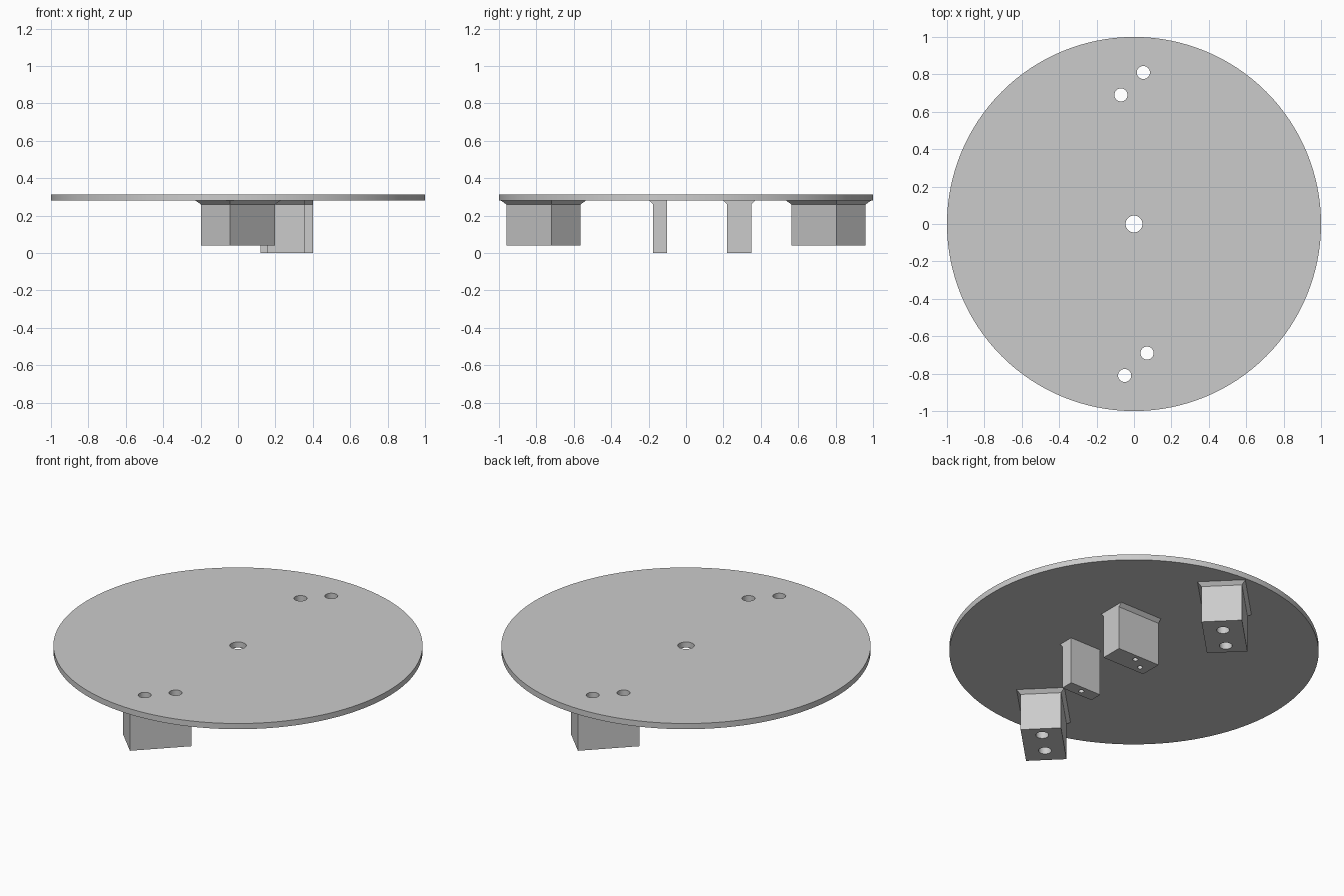
import bpy, bmesh, math
from mathutils import Matrix, Vector

if "Cube" in bpy.data.objects:
    bpy.data.objects.remove(bpy.data.objects["Cube"])

grey = bpy.data.materials.new("plain grey")
grey.use_nodes = True
grey.diffuse_color = (0.6, 0.6, 0.6, 1)
grey.node_tree.nodes["Principled BSDF"].inputs["Base Color"].default_value = (0.6, 0.6, 0.6, 1)

PLATE_LOW, PLATE_TOP = 0.28, 0.314
FLARE = 0.02


def add_object(name, bm):
    bmesh.ops.recalc_face_normals(bm, faces=bm.faces)
    mesh = bpy.data.meshes.new(name)
    bm.to_mesh(mesh)
    bm.free()
    mesh.materials.append(grey)
    obj = bpy.data.objects.new(name, mesh)
    bpy.context.collection.objects.link(obj)
    return obj


def cylinder(name, x, y, low, high, radius, sides):
    bm = bmesh.new()
    bmesh.ops.create_cone(bm, cap_ends=True, segments=sides, radius1=radius, radius2=radius,
                          depth=high - low, matrix=Matrix.Translation((x, y, (low + high) / 2)))
    return add_object(name, bm)


def flared_block(name, centre, size, low, angle, left, right, front, back):
    """Box under the plate whose chosen sides slope outward where they meet it."""
    bm = bmesh.new()
    turn = Matrix.Rotation(angle, 3, "Z")
    hx, hy = size[0] / 2, size[1] / 2
    rings = []
    for z, out in ((low, 0), (PLATE_LOW - FLARE, 0), (PLATE_LOW, FLARE)):
        x0, x1 = -hx - out * left, hx + out * right
        y0, y1 = -hy - out * front, hy + out * back
        rings.append([bm.verts.new(turn @ Vector((x, y, 0)) + Vector((*centre, z)))
                      for x, y in ((x0, y0), (x1, y0), (x1, y1), (x0, y1))])
    bm.faces.new(rings[0])
    bm.faces.new(rings[-1])
    for a, b in zip(rings, rings[1:]):
        for i in range(4):
            j = (i + 1) % 4
            bm.faces.new((a[i], a[j], b[j], b[i]))
    return add_object(name, bm)


def drill(obj, holes, low, high, radius):
    """Cut round holes and keep the result as plain mesh."""
    for x, y in holes:
        cutter = cylinder("hole_cutter", x, y, low, high, radius, 32)
        cutter.hide_render = True
        mod = obj.modifiers.new("hole", "BOOLEAN")
        mod.operation, mod.solver, mod.object = "DIFFERENCE", "EXACT", cutter
        graph = bpy.context.evaluated_depsgraph_get()
        mesh = bpy.data.meshes.new_from_object(obj.evaluated_get(graph))
        obj.modifiers.clear()
        obj.data = mesh
        bpy.data.objects.remove(cutter)


# Round plate with a centre hole and two pairs of bolt holes
back_holes = [(0.05, 0.81), (-0.07, 0.69)]
front_holes = [(-x, -y) for x, y in back_holes]
plate = cylinder("round_plate", 0, 0, PLATE_LOW, PLATE_TOP, 1, 128)
drill(plate, [(0, 0)], 0.2, 0.4, 0.045)
drill(plate, back_holes + front_holes, 0.2, 0.4, 0.035)

# Diagonal mounting blocks near the rim, drilled right through
blocks = []
for name, y, holes in (("front_block", -0.762, front_holes), ("back_block", 0.762, back_holes)):
    block = flared_block(name, (0, y), (0.34, 0.22), 0.04, math.radians(45), 1, 1, 1, 1)
    drill(block, holes, -0.1, 0.4, 0.035)
    blocks.append(block)

# Thin tabs beside the centre, with small blind holes
small_tab = flared_block("small_tab", (0.257, -0.138), (0.205, 0.075), 0, 0, 0, 0, 1, 0)
drill(small_tab, [(0.257, -0.138)], -0.1, 0.2, 0.015)
large_tab = flared_block("large_tab", (0.26, 0.285), (0.28, 0.13), 0, 0, 0, 0, 1, 1)
drill(large_tab, [(0.255, 0.315), (0.18, 0.265)], -0.1, 0.2, 0.015)

# Smooth the round walls, keep the edges sharp
bpy.ops.object.select_all(action="DESELECT")
for obj in [plate, small_tab, large_tab] + blocks:
    obj.select_set(True)
    bpy.context.view_layer.objects.active = obj
bpy.ops.object.shade_smooth_by_angle(angle=math.radians(30))
